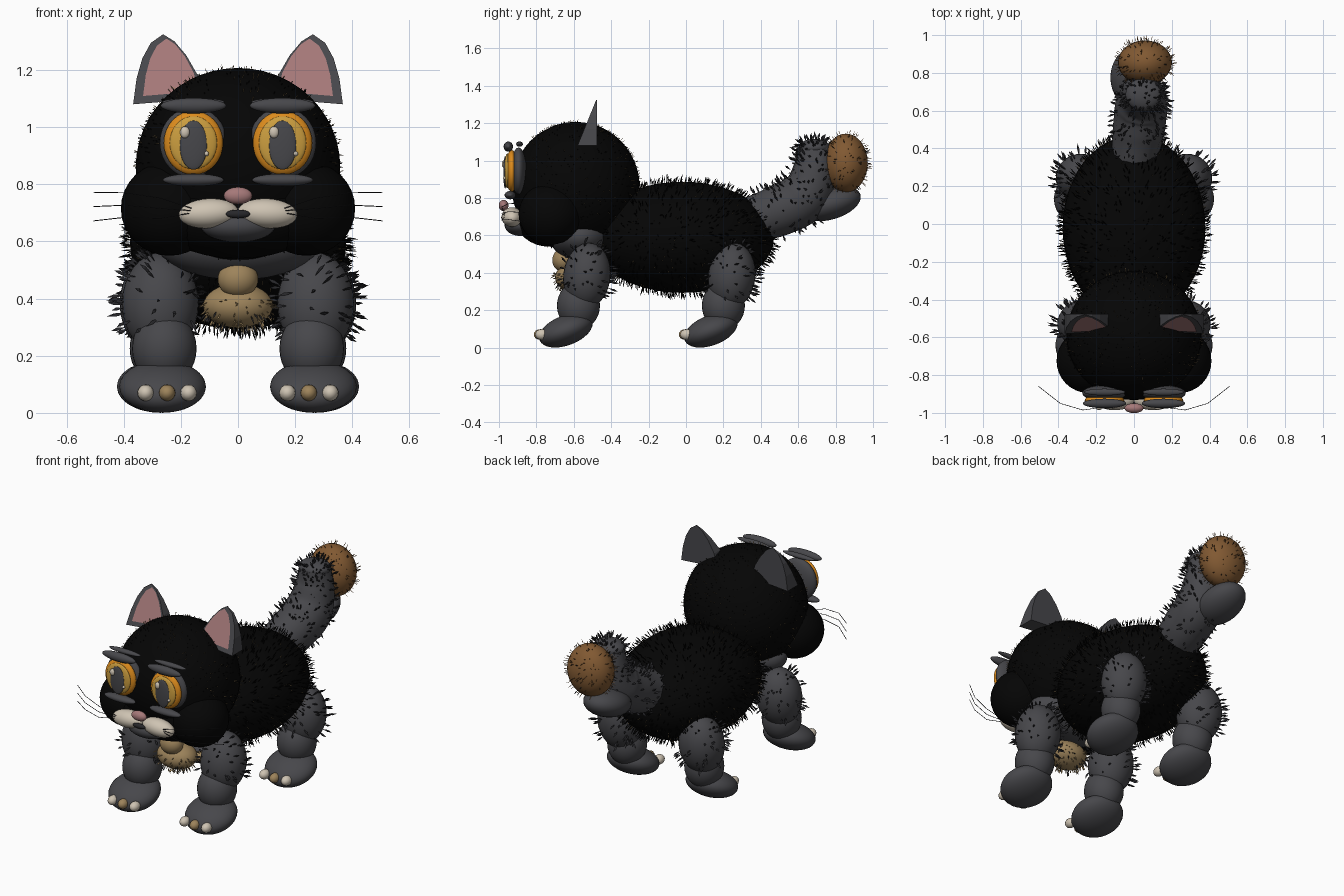
import bpy, bmesh, math, random
from mathutils import Vector, Matrix

random.seed(4)
if "Cube" in bpy.data.objects:
    bpy.data.objects.remove(bpy.data.objects["Cube"], do_unlink=True)


def material(name, *rgb):
    m = bpy.data.materials.new(name)
    m.use_nodes = True
    m.diffuse_color = (*rgb, 1)
    m.node_tree.nodes["Principled BSDF"].inputs["Base Color"].default_value = (*rgb, 1)
    return m


BLACK = material("black fur", .0015, .0015, .0015)
GREY = material("dark grey", .063, .063, .07)
TUFT = material("charcoal tufts", .02, .02, .023)
PINK = material("dusty pink", .38, .19, .19)
ORANGE = material("deep orange", .72, .26, .012)
GOLD = material("gold", .6, .34, .05)
CREAM = material("cream", .62, .55, .45)
TAN = material("tan", .34, .23, .105)
BROWN = material("brown", .22, .1, .032)


def finish(bm, name, mat, smooth=True):
    me = bpy.data.meshes.new(name)
    bmesh.ops.recalc_face_normals(bm, faces=bm.faces)
    for f in bm.faces:
        f.smooth = smooth
    bm.to_mesh(me)
    bm.free()
    me.materials.append(mat)
    ob = bpy.data.objects.new(name, me)
    bpy.context.collection.objects.link(ob)


def ball(name, mat, centre, radii, tilt=0, roll=0, seg=32):
    bm = bmesh.new()
    bmesh.ops.create_uvsphere(bm, u_segments=seg, v_segments=seg // 2, radius=1)
    turn = Matrix.Rotation(tilt, 4, 'X') @ Matrix.Rotation(roll, 4, 'Y')
    bm.transform(Matrix.Translation(centre) @ turn @ Matrix.Diagonal((*radii, 1)))
    finish(bm, name, mat)


def tube(name, mat, points, radii, handle='AUTO'):
    cu = bpy.data.curves.new(name, 'CURVE')
    cu.dimensions = '3D'
    cu.bevel_depth, cu.bevel_resolution, cu.resolution_u = 1, 4, 8
    cu.use_fill_caps = True
    sp = cu.splines.new('BEZIER')
    sp.bezier_points.add(len(points) - 1)
    for bp, p, r in zip(sp.bezier_points, points, radii):
        bp.co, bp.radius = p, r
        bp.handle_left_type = bp.handle_right_type = handle
    cu.materials.append(mat)
    ob = bpy.data.objects.new(name, cu)
    bpy.context.collection.objects.link(ob)


def fur(name, mat, blobs, count, length, width, lean=(0, 0, 0), keep=lambda p: True):
    """Scatter three-sided spindle tufts over ellipsoids given as (centre, radii)."""
    bm = bmesh.new()
    for centre, radii in blobs:
        c, r = Vector(centre), Vector(radii)
        for _ in range(count):
            d = Vector([random.gauss(0, 1) for _ in range(3)]).normalized()
            p = c + d * r
            if not keep(p):
                continue
            jitter = Vector([random.uniform(-.35, .35) for _ in range(3)])
            n = Vector([a / b for a, b in zip(d, r)]).normalized()
            grow = (n + Vector(lean) + jitter).normalized()
            u = grow.orthogonal().normalized()
            v = grow.cross(u)
            size = length * random.uniform(.6, 1.2)
            root, tip = bm.verts.new(p - n * .008), bm.verts.new(p + grow * size)
            mid = p + grow * size * .55
            ring = [bm.verts.new(mid + (u * math.cos(a) + v * math.sin(a)) * width)
                    for a in (0, math.tau / 3, math.tau * 2 / 3)]
            for i in range(3):
                bm.faces.new((ring[i], ring[i - 1], root))
                bm.faces.new((ring[i - 1], ring[i], tip))
    finish(bm, name, mat, False)


# Trunk, neck and chest
body = ((0, -.02, .59), (.378, .49, .297))
ball("body", BLACK, *body, seg=48)
fur("body_fur", BLACK, [body], 1400, .042, .0035, (0, .3, -.1))
ball("neck", GREY, (0, -.565, .595), (.285, .165, .13))
bib = ((0, -.6, .375), (.122, .1, .078))
ball("chest_bib", TAN, *bib)
ball("chest_knot", TAN, (0, -.655, .468), (.071, .06, .064))
fur("bib_fur", TAN, [bib], 140, .028, .003, (0, 0, -.6), lambda p: p.z < .4)
fur("bib_dark_fur", TUFT, [bib], 50, .035, .004, (0, 0, -.7), lambda p: p.z < .36)

# Head, cheeks and jaw
head = ((0, -.59, .86), (.358, .342, .347))
ball("head", BLACK, *head, seg=48)
fur("head_fur", BLACK, [head], 900, .01, .002, (0, .4, 0), lambda p: p.y > -.8)
fur("stray_pale_hairs", TAN, [head, body], 300, .02, .0016, (0, .5, 0),
    lambda p: p.y > -.85)
ball("jaw", BLACK, (0, -.735, .70), (.3, .18, .16))
ball("chin", GREY, (0, -.885, .655), (.13, .085, .058))
ball("nose", PINK, (0, -.975, .76), (.05, .026, .03))
ball("mouth", TUFT, (0, -.974, .696), (.043, .014, .015))

ear_outline = [(.367, 1.08), (.355, 1.17), (.335, 1.24), (.305, 1.295), (.262, 1.325),
               (.222, 1.3), (.18, 1.25), (.14, 1.18), (.12, 1.1)]


def ear_front(z):
    return -.48 - .1 * (1.325 - z) / .245


def ear(side, name):
    # wedge shell with a straight back and a sloping front
    bm = bmesh.new()
    back = [bm.verts.new((side * x, -.477, z)) for x, z in ear_outline]
    front = [bm.verts.new((side * x, ear_front(z), z)) for x, z in ear_outline]
    bm.faces.new(back)
    bm.faces.new(front)
    for i in range(len(back)):
        bm.faces.new((back[i - 1], back[i], front[i], front[i - 1]))
    finish(bm, name, GREY, False)
    # pink lining plate just ahead of the front face
    bm = bmesh.new()
    lining = []
    for x, z in ear_outline:
        px, pz = .237 + (x - .245) * .78, 1.195 + (z - 1.185) * .82
        lining.append(bm.verts.new((side * px, ear_front(pz) - .004, pz)))
    bm.faces.new(lining)
    finish(bm, name + "_lining", PINK, False)


def leg(x, y, name):
    side = math.copysign(1, x)
    upper = ((x + side * .014, y, .383), (.134, .126, .178))
    ball(name + "_thigh", GREY, *upper, tilt=-.12)
    ball(name + "_shin", GREY, (x, y - .045, .225), (.113, .115, .13))
    ball(name + "_paw", GREY, (x + side * .006, y - .112, .092), (.152, .15, .08), tilt=.36)
    for i, (dx, mat) in enumerate(((-.075, CREAM), (0, TAN), (.075, CREAM))):
        ball(f"{name}_claw_{i}", mat, (x - side * .01 + dx, y - .247 + abs(dx) * .1, .07),
             (.029, .037, .029), seg=16)
    fur(name + "_fur", TUFT, [upper], 110, .05, .007, (side * .3, .5, -.1),
        lambda p: p.z > .27)


for side, word in ((1, "left"), (-1, "right")):
    ear(side, word + "_ear")
    leg(side * .258, -.53, word + "_front_leg")
    leg(side * .266, .245, word + "_back_leg")
    ball(word + "_cheek", BLACK, (side * .24, -.725, .715), (.17, .17, .165))
    ball(word + "_muzzle", CREAM, (side * .103, -.93, .698), (.105, .056, .052), roll=side * .06)

    # Eye layers from socket to highlights
    ex, ez = side * .156, .945
    ball(word + "_eye_socket", GREY, (ex, -.895, ez), (.118, .042, .125))
    ball(word + "_eyeball", ORANGE, (ex, -.932, ez), (.104, .034, .112))
    ball(word + "_iris", GOLD, (ex, -.955, ez), (.083, .017, .093))
    ball(word + "_pupil", GREY, (ex, -.967, ez - .008), (.048, .01, .086))
    ball(word + "_highlight", CREAM, (ex - .03, -.973, ez + .037), (.017, .012, .021), seg=16)
    ball(word + "_glint", CREAM, (ex + .046, -.969, ez - .038), (.008, .01, .009), seg=12)
    ball(word + "_brow", GREY, (ex, -.95, 1.075), (.115, .025, .027))
    ball(word + "_back_brow", GREY, (ex, -.89, 1.088), (.11, .018, .014))
    ball(word + "_lower_lid", GREY, (ex, -.94, .815), (.107, .03, .022))

    # Whiskers
    for i, (z0, z1) in enumerate(((.752, .772), (.716, .722), (.682, .672))):
        path = [(side * .13, -.965, .705), (side * .27, -.985, z0),
                (side * .39, -.95, (z0 + z1) / 2 + .008), (side * .505, -.86, z1)]
        tube(f"{word}_whisker_{i}", TUFT, path, [.0016] * 4, 'VECTOR')

# Tail with curled end and round tip
tail_path = [Vector(p) for p in ((0, .34, .68), (.025, .5, .735), (.04, .63, .81),
                                 (.05, .685, .95), (.05, .685, 1.07))]
tail_radii = [.122, .138, .14, .115, .09]
tube("tail", GREY, tail_path, tail_radii)
ball("tail_curl_end", GREY, tail_path[-1], (.095, .086, .045))
ball("tail_pad", GREY, (0, .775, .77), (.125, .165, .084), tilt=.3)
tail_blobs = []
for i in range(4):
    for t in (0, .5):
        r = tail_radii[i] * (1 - t) + tail_radii[i + 1] * t
        tail_blobs.append((tail_path[i].lerp(tail_path[i + 1], t), (r, r, r)))
fur("tail_fur", TUFT, tail_blobs[1:], 48, .045, .007, (0, -.2, .4))
fur("tail_curl_fur", TUFT, [(tail_path[-1], (.085, .08, .045))], 90, .04, .007)
tip = ((.058, .855, .987), (.143, .117, .157))
ball("tail_tip", BROWN, *tip)
fur("tail_tip_fur", BROWN, [tip], 170, .028, .002)
fur("tail_tip_dark_fur", TUFT, [tip], 30, .025, .003)
